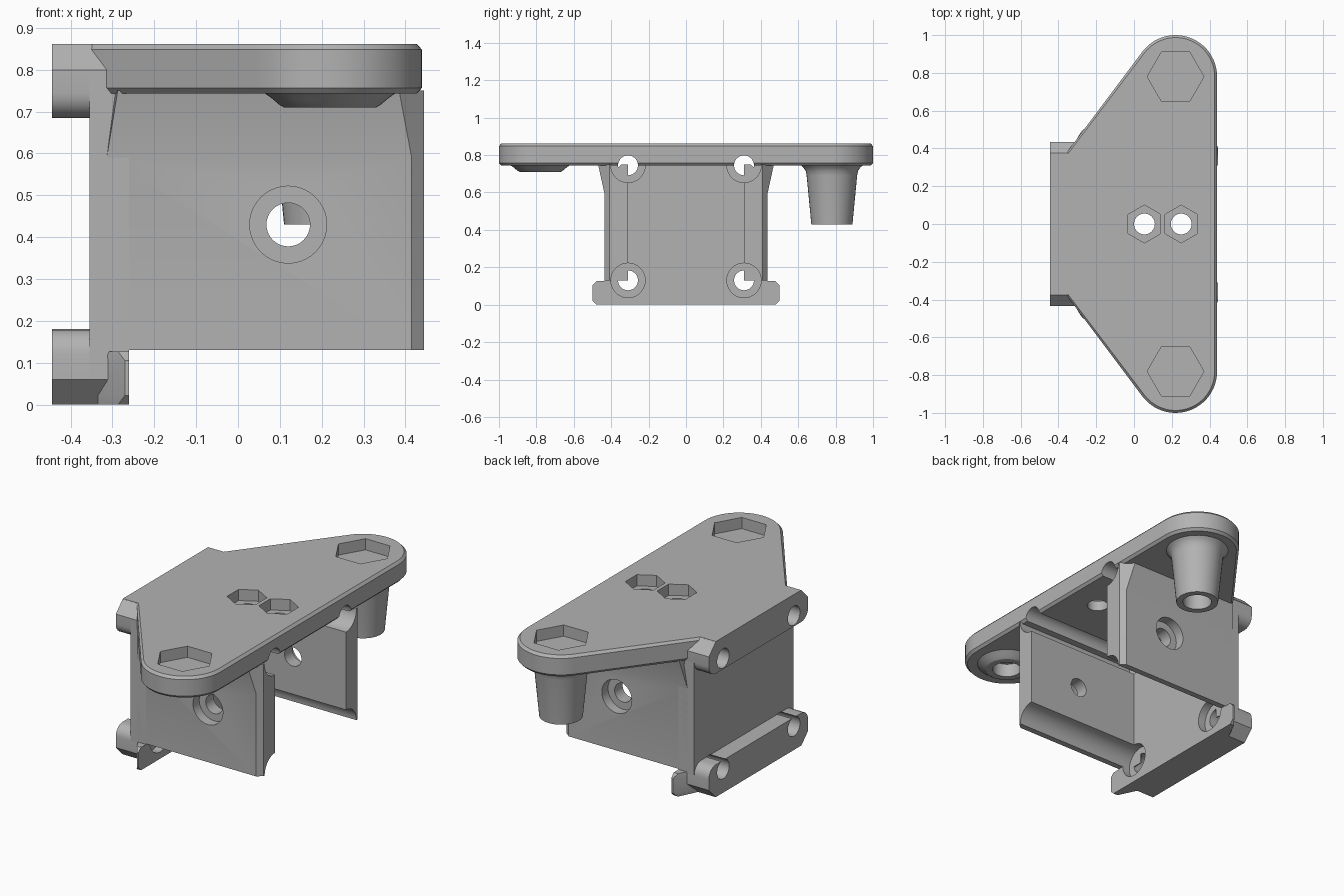
import bpy, bmesh
from math import sin, cos, pi, atan2, radians

cube = bpy.data.objects.get("Cube")
if cube:
    bpy.data.objects.remove(cube, do_unlink=True)

grey = bpy.data.materials.new("plain grey")
grey.use_nodes = True
grey.diffuse_color = (0.45, 0.45, 0.45, 1)
grey.node_tree.nodes["Principled BSDF"].inputs["Base Color"].default_value = (0.45, 0.45, 0.45, 1)


def loft(name, sections, axis="z"):
    """Solid through matching outlines, each given as (points, position on axis)."""
    place = {"x": lambda a, b, h: (h, a, b),
             "y": lambda a, b, h: (a, h, b),
             "z": lambda a, b, h: (a, b, h)}[axis]
    bm = bmesh.new()
    rings = [[bm.verts.new(place(a, b, h)) for a, b in pts] for pts, h in sections]
    for low, high in zip(rings, rings[1:]):
        for i in range(len(low)):
            j = (i + 1) % len(low)
            bm.faces.new((low[i], low[j], high[j], high[i]))
    bm.faces.new(rings[0])
    bm.faces.new(rings[-1])
    bmesh.ops.recalc_face_normals(bm, faces=bm.faces)
    mesh = bpy.data.meshes.new(name)
    bm.to_mesh(mesh)
    bm.free()
    obj = bpy.data.objects.new(name, mesh)
    bpy.context.collection.objects.link(obj)
    mesh.materials.append(grey)
    return obj


def ring(a, b, r, n=40, turn=0):
    return [(a + r * cos(turn + 2 * pi * i / n), b + r * sin(turn + 2 * pi * i / n)) for i in range(n)]


def cutter(points, start, end, axis):
    obj = loft("cutter", [(points, start), (points, end)], axis)
    obj.hide_render = True
    return obj


def mirrored(half):
    return half + [(x, -y) for x, y in reversed(half)]


EAR_X, EAR_Y, EAR_R = 0.22, 0.78, 0.22
BACK, FRONT, SIDE = -0.445, 0.445, 0.435
WALL_TOP, WALL_BOTTOM = 0.75, 0.13
SCREW_Y = 0.31


def diagonal_x(y):
    return -0.355 + (y - 0.38) * 0.75


# Mounting plate with two rounded ears and bevelled rims
def plate_outline(inset):
    r = EAR_R - inset
    end = pi - atan2(0.6, 0.8)
    arc = [(EAR_X + r * cos(end * i / 24), EAR_Y + r * sin(end * i / 24)) for i in range(25)]
    return mirrored(arc + [(-0.355 + inset / 2, 0.38 - inset / 2), (BACK, 0.38 - inset / 2)])


plate = loft("mounting_plate", [(plate_outline(0.013), 0.743), (plate_outline(0), 0.757),
                                (plate_outline(0), 0.848), (plate_outline(0.013), 0.862)])

# Back wall, its two screw flanges and the lower lip
box = [(-SIDE, 0.06), (SIDE, 0.06), (SIDE, 0.8), (-SIDE, 0.8)]
back_wall = loft("back_wall", [(box, -0.355), (box, -0.26)], "x")


def flange(name, outer, inner, round_z, sign):
    c = 0.06
    half = [(SIDE - c, outer), (SIDE, outer + sign * c)]
    half += [(SIDE - c + c * cos(t * pi / 12), round_z + sign * c * sin(t * pi / 12)) for t in range(7)]
    pts = half + [(-y, z) for y, z in reversed(half)]
    return loft(name, [(pts, BACK), (pts, -0.312)], "x")


upper_flange = flange("upper_flange", 0.86, 0.685, 0.745, -1)
lower_flange = flange("lower_flange", 0, 0.18, 0.12, 1)


def lip_outline(inset):
    y = 0.5 - inset
    return mirrored([(-0.26, y), (diagonal_x(y) - 0.005, y), (-0.345, 0.38 - inset)])


lip = loft("lower_lip", [(lip_outline(0.022), 0), (lip_outline(0), 0.022),
                         (lip_outline(0), 0.105), (lip_outline(0.022), 0.127)])

# Side walls, flaring outwards under the plate
walls = []
for s, name in ((1, "left_wall"), (-1, "right_wall")):
    def wall_outline(y, front):
        return [(-0.31, s * SCREW_Y), (FRONT, s * SCREW_Y), (FRONT, s * 0.41),
                (front, s * y), (diagonal_x(y), s * y)]
    walls.append(loft(name, [(wall_outline(SIDE, 0.415), WALL_BOTTOM),
                             (wall_outline(SIDE, 0.415), 0.59),
                             (wall_outline(0.47, 0.385), WALL_TOP)]))

# Bosses under the ears: a long one on the left, a short one on the right
flare = [(0.135, 0.69), (0.14, 0.715), (0.152, 0.733), (0.17, 0.75)]
long_boss = loft("long_boss", [(ring(EAR_X, EAR_Y, r), z) for r, z in [(0.11, 0.43)] + flare])
short_boss = loft("short_boss", [(ring(EAR_X, -EAR_Y, r), z) for r, z in
                                 ((0.11, 0.71), (0.122, 0.717), (0.138, 0.731), (0.165, 0.75))])

# Cutters: screw holes with channels along the wall corners
screw_holes, channels = [], []
for y in (-SCREW_Y, SCREW_Y):
    for z in (0.13, 0.745):
        screw_holes.append(cutter(ring(y, z, 0.053), -0.6, 0.6, "x"))
        channels.append(cutter(ring(y, z, 0.092), -0.305, 0.6, "x"))

# Cutters: counterbored holes through the side walls
wall_holes = [cutter(ring(0.12, 0.43, 0.052), -0.7, 0.7, "y")]
for s in (1, -1):
    wall_holes.append(cutter(ring(0.12, 0.43, 0.092), s * 0.38, s * 0.7, "y"))

# Cutters: nut pockets in the plate and bores in the bosses
pockets, bores = [], []
for x in (0.055, 0.25):
    pockets.append(cutter(ring(x, 0, 0.1, 6, pi / 6), 0.8, 1, "z"))
    pockets.append(cutter(ring(x, 0, 0.055), 0.6, 1, "z"))
for y in (EAR_Y, -EAR_Y):
    pockets.append(cutter(ring(EAR_X, y, 0.15, 6), 0.8, 1, "z"))
    bores.append(cutter(ring(EAR_X, y, 0.075), 0.3, 0.785, "z"))

jobs = [(plate, screw_holes + pockets + bores),
        (back_wall, screw_holes + channels),
        (upper_flange, screw_holes),
        (lower_flange, screw_holes),
        (lip, screw_holes + channels),
        (walls[0], channels + wall_holes),
        (walls[1], channels + wall_holes),
        (long_boss, bores),
        (short_boss, bores)]

# Cut every part, then smooth only the round surfaces
for part, tools in jobs:
    bpy.ops.object.select_all(action="DESELECT")
    part.select_set(True)
    bpy.context.view_layer.objects.active = part
    for tool in tools:
        mod = part.modifiers.new("cut", "BOOLEAN")
        mod.operation = "DIFFERENCE"
        mod.solver = "EXACT"
        mod.object = tool
        bpy.ops.object.modifier_apply(modifier=mod.name)
    bpy.ops.object.shade_smooth_by_angle(angle=radians(25))

for tool in screw_holes + channels + wall_holes + pockets + bores:
    bpy.data.objects.remove(tool, do_unlink=True)
